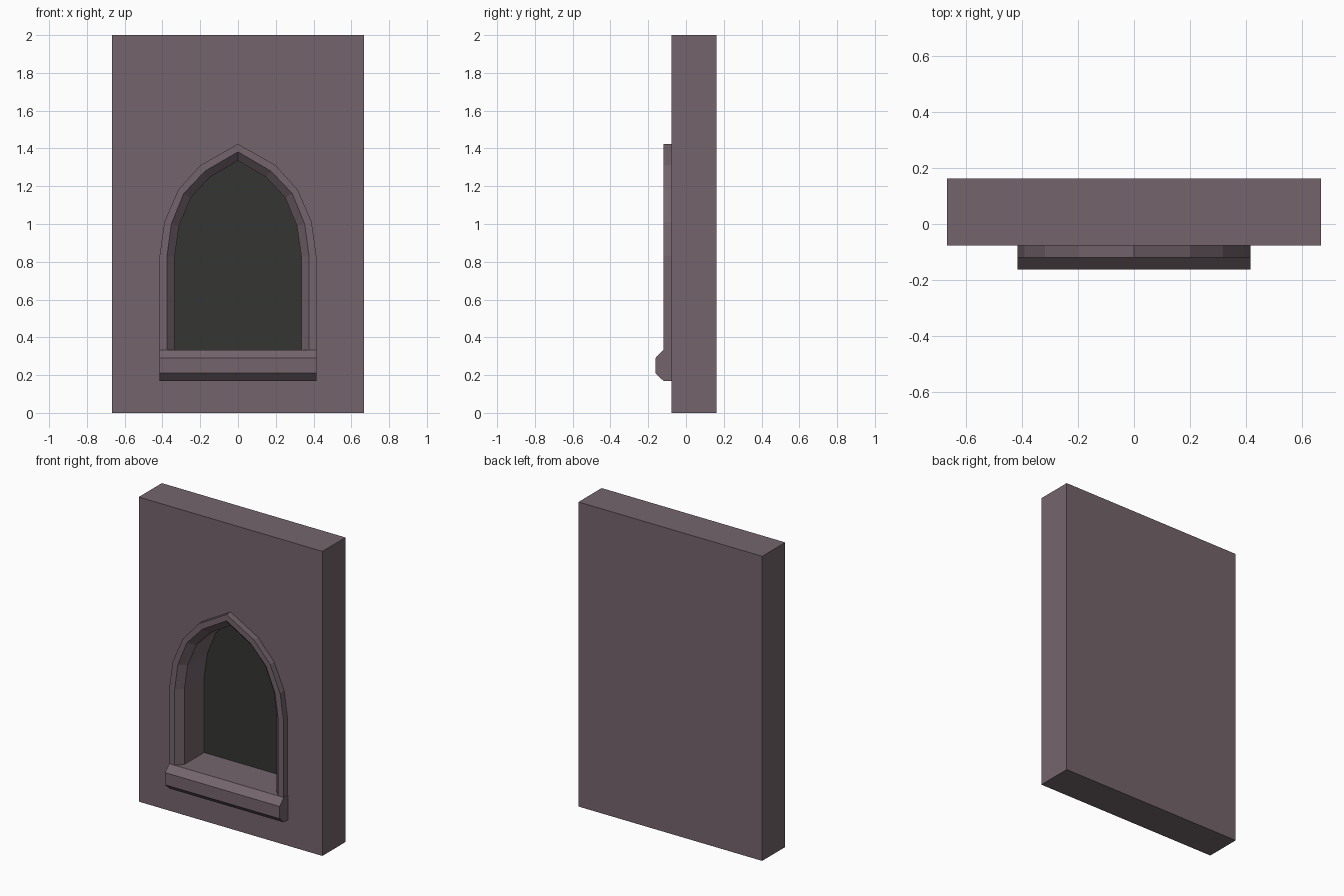
import bpy
import bmesh

cube = bpy.data.objects.get("Cube")
if cube:
    bpy.data.objects.remove(cube)

WIDTH, HEIGHT = 0.667, 2.0
BACK, FRONT, TRIM, LIP = 0.162, -0.077, -0.12, -0.162
RECESS = 0.13
SILL_TOP, SILL_BOTTOM = 0.333, 0.17


def make_material(name, colour):
    mat = bpy.data.materials.new(name)
    mat.use_nodes = True
    mat.diffuse_color = (*colour, 1)
    mat.node_tree.nodes["Principled BSDF"].inputs["Base Color"].default_value = (*colour, 1)
    return mat


stone = make_material("mauve stone", (0.175, 0.13, 0.15))
dark = make_material("dark pane", (0.036, 0.036, 0.034))


def make_object(name, faces, mat, solid=True):
    """Build a mesh from faces given as corner positions."""
    bm = bmesh.new()
    for corners in faces:
        bm.faces.new([bm.verts.new(c) for c in corners])
    bmesh.ops.remove_doubles(bm, verts=bm.verts, dist=0.0001)
    if solid:
        bmesh.ops.recalc_face_normals(bm, faces=bm.faces)
    mesh = bpy.data.meshes.new(name)
    bm.to_mesh(mesh)
    bm.free()
    mesh.materials.append(mat)
    obj = bpy.data.objects.new(name, mesh)
    bpy.context.collection.objects.link(obj)
    return obj


def at(points, y):
    return [(x, y, z) for x, z in points]


def strip(a, b):
    """Quads joining two matching paths."""
    return [(a[i], a[i + 1], b[i + 1], b[i]) for i in range(len(a) - 1)]


def mirrored(half):
    return half + [(-x, z) for x, z in reversed(half[:-1])]


# Pointed arch outlines, right half from the sill up to the apex
outer = [(0.415, SILL_TOP), (0.415, 0.83), (0.39, 1.01), (0.317, 1.18), (0.2, 1.31), (0, 1.424)]
inner = [(0.376, SILL_TOP), (0.376, 0.83), (0.353, 1.0), (0.288, 1.16), (0.175, 1.28), (0, 1.382)]
opening = [(0.335, SILL_TOP), (0.335, 0.83), (0.312, 0.99), (0.25, 1.14), (0.15, 1.247), (0, 1.335)]
full = mirrored(opening)

# Wall slab with its recess
faces = []
for side in (1, -1):
    half = [(0, SILL_TOP)] + opening + [(0, HEIGHT), (WIDTH, HEIGHT), (WIDTH, 0), (0, 0)]
    half = [(x * side, z) for x, z in half]
    faces.append(at(half[::side], FRONT))
    rim = half[len(opening):]
    faces += strip(at(rim[1:], FRONT), at(rim[1:], BACK))
    faces.append(at(rim[1:], BACK))
faces += strip(at(full, FRONT), at(full, RECESS))
floor = [full[-1], (0, SILL_TOP), full[0]]
faces += strip(at(floor, FRONT), at(floor, RECESS))
faces.append(at(full + [(0, SILL_TOP)], RECESS))
make_object("wall", faces, stone)

# Dark pane just in front of the recess back
make_object("window_pane", [at(full[::-1], RECESS - 0.003)], dark, solid=False)

# Arch surround with a splayed inner edge
rings = [at(mirrored(outer), FRONT), at(mirrored(outer), TRIM),
         at(mirrored(inner), TRIM), at(full, FRONT)]
faces = []
for a, b in zip(rings, rings[1:] + rings[:1]):
    faces += strip(a, b)
for end in (0, -1):
    faces.append([ring[end] for ring in rings])
make_object("arch_surround", faces, stone)

# Chamfered sill
profile = [(FRONT, SILL_TOP), (TRIM, SILL_TOP), (LIP, 0.29), (LIP, 0.21),
           (TRIM, SILL_BOTTOM), (FRONT, SILL_BOTTOM)]
ends = [[(x, y, z) for y, z in profile] for x in (-0.416, 0.416)]
loops = [e + e[:1] for e in ends]
make_object("sill", strip(*loops) + ends, stone)
